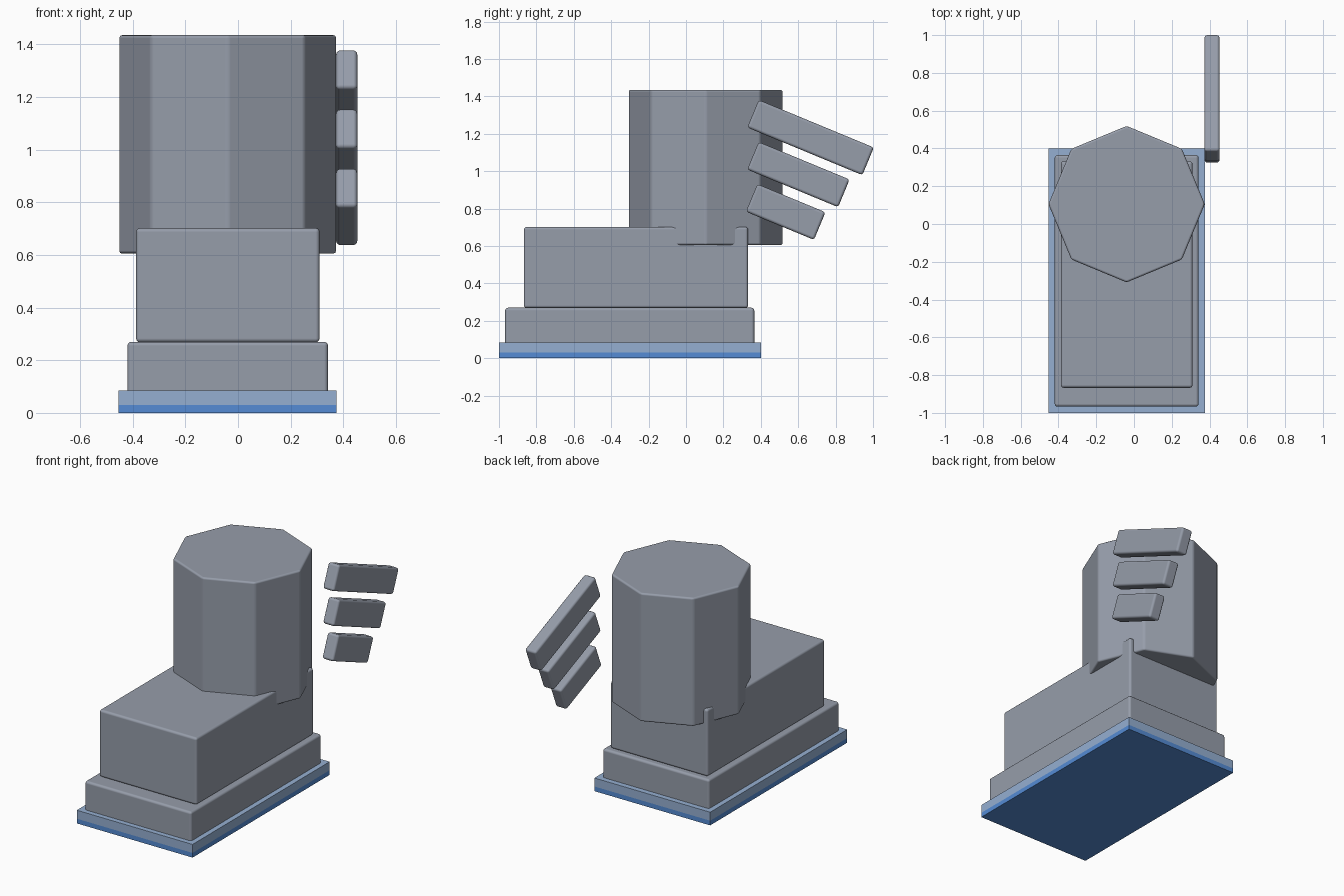
import bpy, math

if "Cube" in bpy.data.objects:
    bpy.data.objects.remove(bpy.data.objects["Cube"])


def material(name, rgb):
    m = bpy.data.materials.new(name)
    m.diffuse_color = (*rgb, 1)
    m.use_nodes = True
    m.node_tree.nodes["Principled BSDF"].inputs["Base Color"].default_value = m.diffuse_color
    return m


GREY = material("slate grey", (0.305, 0.337, 0.402))
BLUE = material("blue", (0.09, 0.26, 0.66))
PALE = material("pale blue", (0.30, 0.43, 0.64))


def finish(name, mat, bevel):
    ob = bpy.context.object
    ob.name = name
    ob.data.materials.append(mat)
    if bevel:
        bpy.ops.object.transform_apply(location=False, rotation=False, scale=True)
        b = ob.modifiers.new("soft edges", 'BEVEL')
        b.width = bevel
        b.segments = 3
        b.limit_method = 'ANGLE'
        b.angle_limit = math.radians(30)
        b.harden_normals = True
        bpy.ops.object.shade_smooth()
    return ob


def box(name, x, y, z, mat, bevel=0.0, tilt=0.0):
    """Box from (min, max) ranges, optionally tilted about x."""
    r = (x, y, z)
    bpy.ops.mesh.primitive_cube_add(size=1, location=[(a + b) / 2 for a, b in r],
                                    rotation=(tilt, 0, 0))
    bpy.context.object.scale = [b - a for a, b in r]
    return finish(name, mat, bevel)


# Two-layer blue base plate
box("base_lower", (-0.453, 0.375), (-1, 0.4), (0, 0.03), BLUE)
box("base_upper", (-0.453, 0.375), (-1, 0.4), (0.03, 0.085), PALE)

# Stepped grey body
box("plinth", (-0.42, 0.342), (-0.967, 0.365), (0.05, 0.27), GREY, 0.015)
box("body", (-0.387, 0.31), (-0.867, 0.332), (0.268, 0.702), GREY, 0.015)

# Octagonal tower with corners on the axes
bpy.ops.mesh.primitive_cylinder_add(vertices=8, radius=0.414, depth=0.83,
                                    location=(-0.039, 0.105, 1.02))
finish("tower", GREY, 0.012)

# Three tilted fins on the right side: centre y, centre z, length
for i, (cy, cz, length) in enumerate([(0.666, 1.18, 0.666),
                                      (0.601, 0.982, 0.526),
                                      (0.533, 0.782, 0.394)]):
    box(f"fin_{i + 1}", (0.373, 0.453), (cy - length / 2, cy + length / 2),
        (cz - 0.08, cz + 0.08), GREY, 0.015, math.radians(-22.5))
